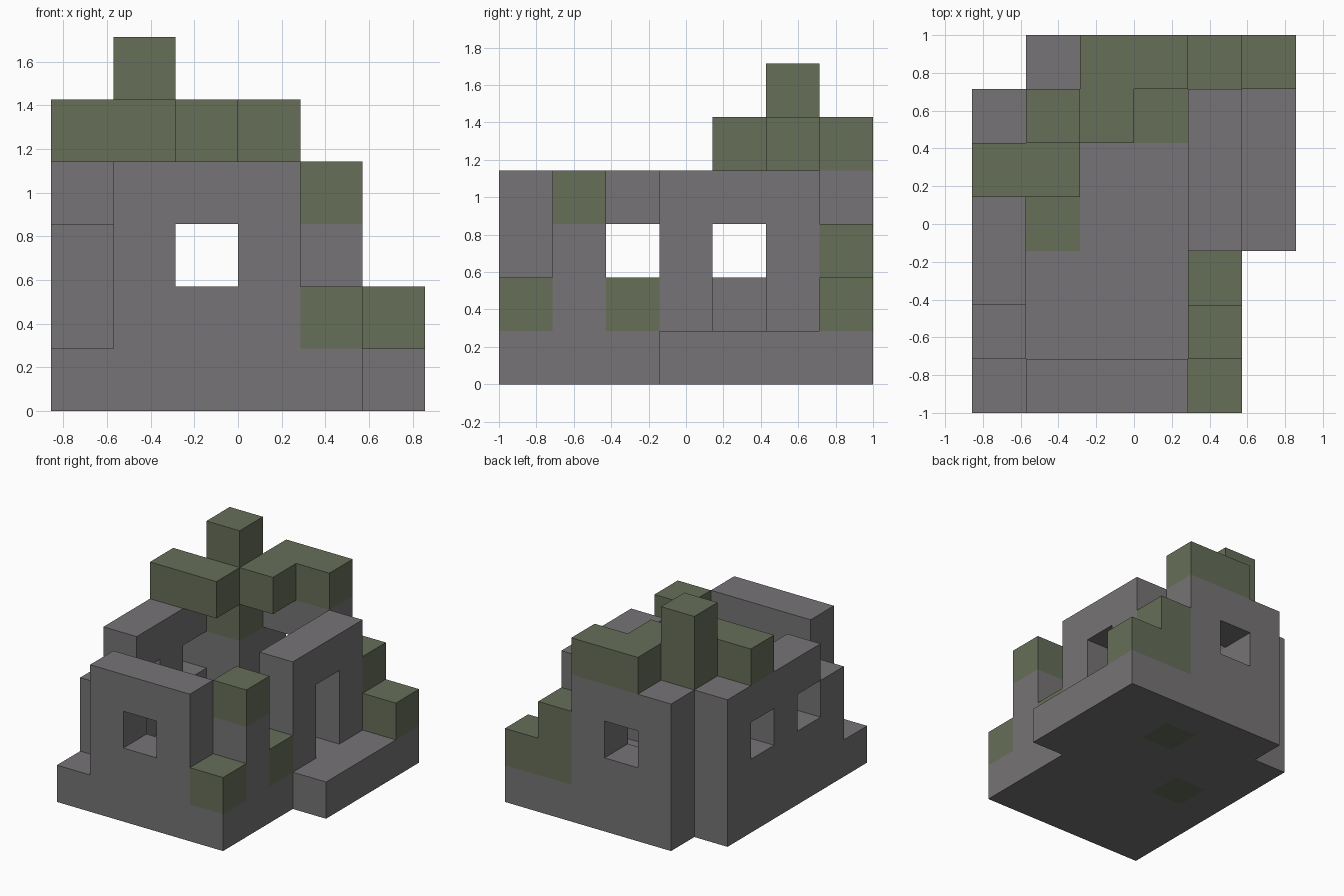
import bpy
import bmesh
import math
from mathutils import Vector

cube = bpy.data.objects.get("Cube")
if cube:
    bpy.data.objects.remove(cube, do_unlink=True)

UNIT = 2 / 7                      # edge of one block
ORIGIN = Vector((-3, -3.5, 0))    # corner of the block grid, in blocks


def material(name, color):
    mat = bpy.data.materials.new(name)
    mat.use_nodes = True
    mat.diffuse_color = color
    mat.node_tree.nodes["Principled BSDF"].inputs["Base Color"].default_value = color
    return mat


stone = material("grey stone", (0.183, 0.174, 0.180, 1))
moss = material("mossy green", (0.133, 0.156, 0.098, 1))

cells = {}      # block position -> part name
colors = {}     # part name -> material


def fill(part, mat, x, y, z):
    """Fill a range of blocks; each range is (first, last)."""
    colors[part] = mat
    for i in range(x[0], x[1] + 1):
        for j in range(y[0], y[1] + 1):
            for k in range(z[0], z[1] + 1):
                cells[i, j, k] = part


def carve(x, y, z):
    for k in range(z[0], z[1] + 1):
        cells.pop((x, y, k), None)


# Floor slab with a ledge on the left side
fill("floor", stone, (0, 4), (0, 6), (0, 0))
fill("floor", stone, (5, 5), (3, 6), (0, 0))
for i in (0,):
    cells.pop((i, 6, 0))
fill("floor_moss", moss, (1, 1), (3, 3), (0, 0))
fill("floor_moss", moss, (3, 3), (5, 5), (0, 0))

# Front wall with window
fill("front_wall", stone, (1, 3), (0, 0), (1, 3))
carve(2, 0, (2, 2))

# Right wall, stepped at the front, with two windows
fill("right_wall", stone, (0, 0), (1, 1), (1, 2))
fill("right_wall", stone, (0, 0), (2, 5), (1, 3))
carve(0, 2, (2, 2))
carve(0, 4, (2, 2))

# Back wall with window
fill("back_wall", stone, (1, 3), (6, 6), (1, 3))
carve(2, 6, (2, 2))

# Left wall with doorway
fill("left_wall", stone, (4, 4), (3, 5), (1, 3))
carve(4, 4, (1, 2))

# Broken post at the front left, with mossy rubble around it
fill("left_post", stone, (4, 4), (1, 1), (1, 2))
fill("left_post_cap", moss, (4, 4), (1, 1), (3, 3))
fill("front_rubble", moss, (4, 4), (0, 0), (1, 1))
fill("side_rubble", moss, (4, 4), (2, 2), (1, 1))

# Mossy steps at the back left corner
fill("back_steps", moss, (4, 4), (6, 6), (1, 2))
fill("back_steps", moss, (5, 5), (6, 6), (1, 1))

# Corner pillar and the mossy roof remains around it
fill("corner_pillar", stone, (1, 1), (5, 5), (1, 2))
fill("pillar_top", moss, (1, 1), (5, 5), (3, 5))
fill("right_roof_beam", moss, (0, 1), (4, 4), (4, 4))
fill("back_roof_beam", moss, (2, 3), (6, 6), (4, 4))
fill("back_roof_beam", moss, (2, 2), (5, 5), (4, 4))


def build(part):
    """Mesh the outer faces of a part's blocks, merging flat areas."""
    bm = bmesh.new()
    for cell, owner in cells.items():
        if owner != part:
            continue
        center = Vector(cell) + Vector((0.5, 0.5, 0.5)) + ORIGIN
        for axis in range(3):
            for sign in (-1, 1):
                n = Vector((0, 0, 0))
                n[axis] = sign
                if tuple(int(a + b) for a, b in zip(cell, n)) in cells:
                    continue
                u = Vector((0, 0, 0))
                u[(axis + 1) % 3] = 1
                v = n.cross(u)
                corners = (-u - v, u - v, u + v, v - u)
                bm.faces.new([bm.verts.new((center + (n + c) / 2) * UNIT)
                              for c in corners])
    bmesh.ops.remove_doubles(bm, verts=bm.verts, dist=UNIT / 100)
    bmesh.ops.dissolve_limit(bm, angle_limit=math.radians(1),
                             verts=bm.verts, edges=bm.edges)
    mesh = bpy.data.meshes.new(part)
    bm.to_mesh(mesh)
    bm.free()
    mesh.materials.append(colors[part])
    bpy.context.scene.collection.objects.link(bpy.data.objects.new(part, mesh))


for part in colors:
    build(part)
